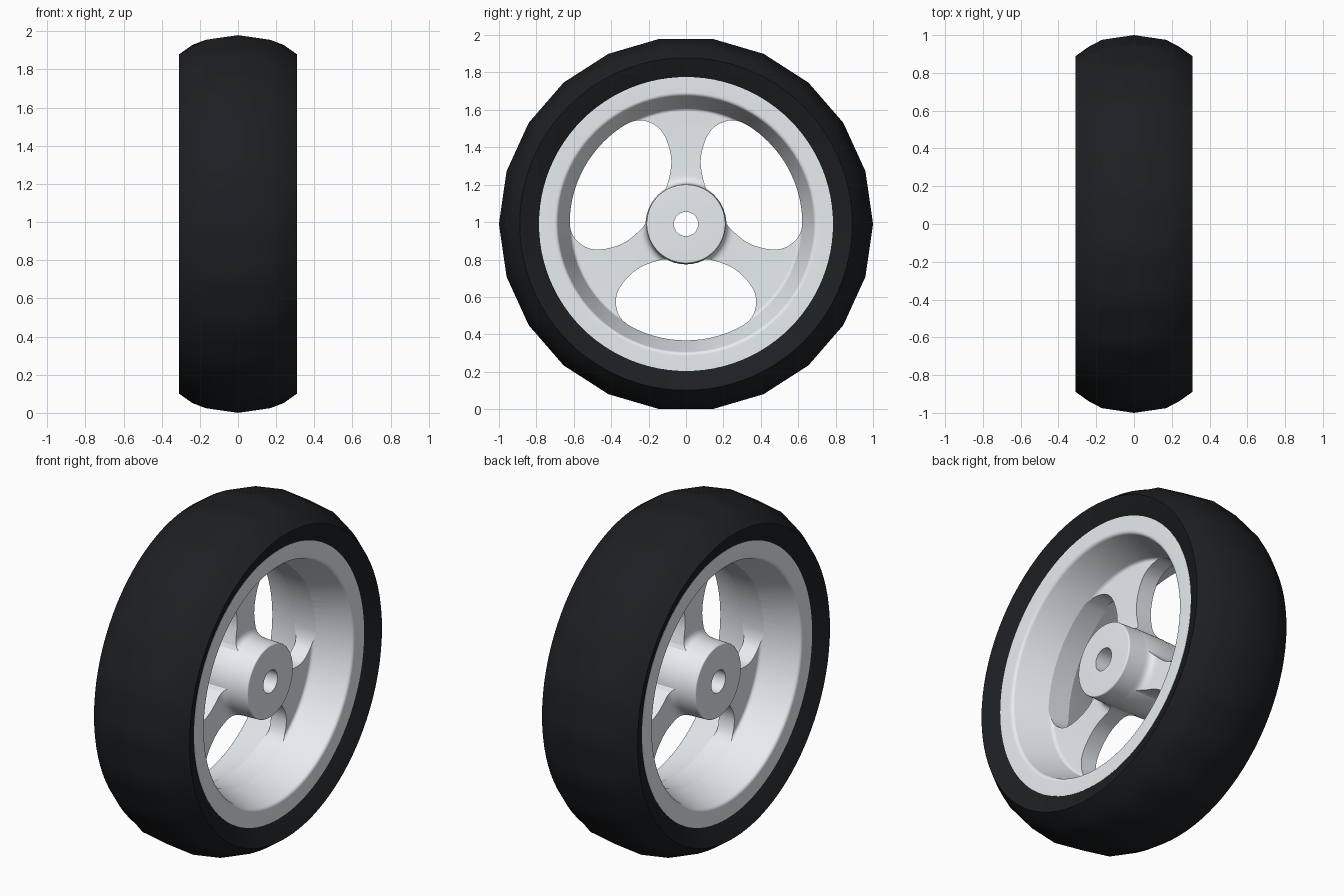
import bpy, bmesh, math
from mathutils import Vector

if "Cube" in bpy.data.objects:
    bpy.data.objects.remove(bpy.data.objects["Cube"])

CENTRE_Z = 0.99
SIDES = 22          # visible facets of the tyre tread
TAU = 2 * math.pi


def add_object(name, bm, colour=None):
    bmesh.ops.recalc_face_normals(bm, faces=bm.faces)
    mesh = bpy.data.meshes.new(name)
    bm.to_mesh(mesh)
    bm.free()
    obj = bpy.data.objects.new(name, mesh)
    bpy.context.collection.objects.link(obj)
    if colour:
        mat = bpy.data.materials.new(name + "_material")
        mat.diffuse_color = colour
        mat.use_nodes = True
        mat.node_tree.nodes["Principled BSDF"].inputs["Base Color"].default_value = mat.diffuse_color
        mesh.materials.append(mat)
    return obj


def select(obj):
    bpy.ops.object.select_all(action='DESELECT')
    obj.select_set(True)
    bpy.context.view_layer.objects.active = obj


def facet(a):
    """Radius factor turning a circle into a polygon with SIDES corners."""
    step = TAU / SIDES
    return math.cos(step / 2) / math.cos(a % step - step / 2)


def lathe(name, profile, segments, colour):
    """Spin a closed (x, radius, faceted) profile round the x axis."""
    bm = bmesh.new()
    rings = []
    for i in range(segments):
        a = TAU * i / segments
        ring = []
        for x, r, faceted in profile:
            rr = r * facet(a) if faceted else r
            ring.append(bm.verts.new((x, rr * math.cos(a), CENTRE_Z + rr * math.sin(a))))
        rings.append(ring)
    n = len(profile)
    for i in range(segments):
        p, q = rings[i], rings[(i + 1) % segments]
        for j in range(n):
            k = (j + 1) % n
            bm.faces.new((p[j], p[k], q[k], q[j]))
    return add_object(name, bm, colour)


def mirrored(half):
    """Complete a +x half profile with its -x mirror image."""
    return half + [(-x, r, f) for x, r, f in reversed(half) if x > 0]


def rounded(a, corner, b, steps=9):
    """Smooth bend from a to b pulled towards the corner."""
    a, c, b = Vector(a), Vector(corner), Vector(b)
    return [tuple(a * (1 - t) ** 2 + c * 2 * t * (1 - t) + b * t * t)
            for t in (s / steps for s in range(steps + 1))]


def spline(points, steps=5):
    """Closed Catmull-Rom curve through 2D points."""
    out, n = [], len(points)
    for i in range(n):
        a, b, c, d = (Vector(points[(i + k) % n]) for k in (-1, 0, 1, 2))
        for s in range(steps):
            t = s / steps
            out.append(0.5 * (2 * b + (c - a) * t + (2 * a - 5 * b + 4 * c - d) * t * t
                              + (3 * b - 3 * c + d - a) * t ** 3))
    return out


# Tyre: faceted crowned tread, side walls dishing in to the rim
tyre = lathe("tyre", mirrored([
    (0.24, 0.74, False), (0.262, 0.78, False), (0.309, 0.889, False),
    (0.24, 0.938, False), (0.17, 0.975, True), (0.0, 1.0, True)]),
    SIDES * 4, (0.012, 0.014, 0.016, 1))

# Rim, web and hub as one turned part
half = [(0.21, 0.065)]
half += rounded((0.21, 0.202), (0.21, 0.211), (0.201, 0.211))
half += rounded((0.10, 0.214), (0.05, 0.214), (0.05, 0.264))
half += rounded((0.05, 0.60), (0.05, 0.616), (0.066, 0.621))
half += rounded((0.25, 0.683), (0.266, 0.688), (0.266, 0.706))
half += [(0.266, 0.786)]
wheel = lathe("wheel_rim_and_hub", mirrored([(x, r, False) for x, r in half]), 96,
              (0.8, 0.85, 0.88, 1))

# Three bean-shaped openings, leaving three spokes
side = [(0.127, 0.19), (0.245, 0.232), (0.322, 0.297), (0.364, 0.36),
        (0.375, 0.42), (0.36, 0.485), (0.32, 0.531)]
arc = [(0.622 * math.sin(a), 0.622 * math.cos(a)) for a in (0.42, 0.28, 0.14)]
right = side + arc
outline = spline([(0, 0.17)] + right + [(0, 0.622)] + [(-u, v) for u, v in reversed(right)])
bm = bmesh.new()
for k in range(3):
    turn = math.radians(-90 + 120 * k)
    loop = []
    for p in outline:
        r = max(p.length, 0.216)
        a = turn + math.atan2(p.x, p.y)
        loop.append(bm.verts.new((-0.15, r * math.cos(a), CENTRE_Z + r * math.sin(a))))
    face = bm.faces.new(loop)
    ext = bmesh.ops.extrude_face_region(bm, geom=[face], use_keep_orig=True)
    new = [v for v in ext["geom"] if isinstance(v, bmesh.types.BMVert)]
    bmesh.ops.translate(bm, verts=new, vec=(0.3, 0, 0))
cutter = add_object("opening_cutter", bm)
cutter.hide_render = True

cut = wheel.modifiers.new("openings", 'BOOLEAN')
cut.operation = 'DIFFERENCE'
cut.solver = 'EXACT'
cut.object = cutter
select(wheel)
bpy.ops.object.modifier_apply(modifier=cut.name)
bpy.data.objects.remove(cutter)

# Smooth shading, keeping the tyre shoulder and opening edges sharp
for obj, angle in ((tyre, 35), (wheel, 16)):
    select(obj)
    bpy.ops.object.shade_smooth_by_angle(angle=math.radians(angle))
